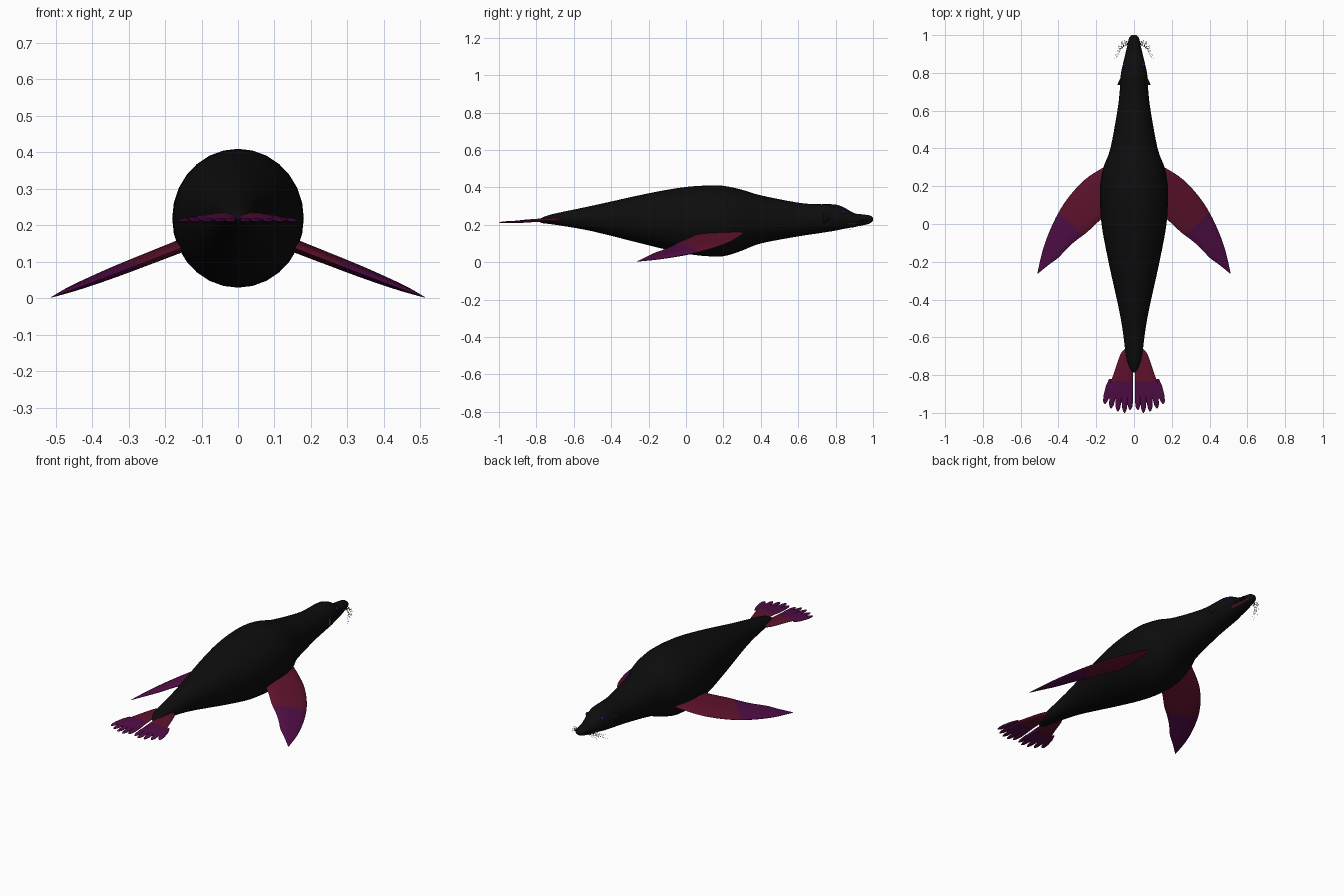
import bpy, bmesh, math, random
from mathutils import Vector

if "Cube" in bpy.data.objects:
    bpy.data.objects.remove(bpy.data.objects["Cube"], do_unlink=True)
random.seed(4)
UP = Vector((0, 0, 1))


def material(name, r, g, b):
    m = bpy.data.materials.new(name)
    m.use_nodes = True
    m.diffuse_color = (r, g, b, 1)
    node = m.node_tree.nodes["Principled BSDF"]
    node.inputs["Base Color"].default_value = (r, g, b, 1)
    node.inputs["Roughness"].default_value = 0.7
    return m


BLACK = material("black_skin", .004, .004, .004)
CRIMSON = material("crimson_flipper", .115, .006, .026)
PURPLE = material("purple_flipper", .08, .004, .06)
BLUE = material("blue_eye", .008, .008, .12)
GREEN = material("green_inner_ear", .008, .06, .01)


def refine(rows, steps):
    """Catmull-Rom interpolation of rows of numbers."""
    out = []
    for i in range(len(rows) - 1):
        a, b, c, d = (rows[min(max(i + k, 0), len(rows) - 1)] for k in (-1, 0, 1, 2))
        for s in range(steps):
            t = s / steps
            out.append([q + .5 * t * (r - p + t * (2 * p - 5 * q + 4 * r - s4 + t * (3 * (q - r) + s4 - p)))
                        for p, q, r, s4 in zip(a, b, c, d)])
    return out + [list(rows[-1])]


def loft(bm, sections, sides):
    """Skin elliptical sections, each a centre and two half-axis vectors."""
    rings = []
    for c, u, v in sections:
        angles = [2 * math.pi * k / sides for k in range(sides)]
        rings.append([bm.verts.new(c + u * math.cos(a) + v * math.sin(a)) for a in angles])
    for r1, r2 in zip(rings, rings[1:]):
        for k in range(sides):
            n = (k + 1) % sides
            bm.faces.new((r1[k], r1[n], r2[n], r2[k]))
    bm.faces.new(rings[0])
    bm.faces.new(rings[-1])


def finish(name, bm, mats, rule=None, cut=None, mirror=True, angle=50):
    """Turn the bmesh into a shaded, coloured object."""
    if cut:
        geom = bm.verts[:] + bm.edges[:] + bm.faces[:]
        bmesh.ops.bisect_plane(bm, geom=geom, plane_co=cut[0], plane_no=cut[1])
    bmesh.ops.recalc_face_normals(bm, faces=bm.faces)
    if rule:
        for f in bm.faces:
            f.material_index = int(rule(f.calc_center_median(), f.normal))
    mesh = bpy.data.meshes.new(name)
    bm.to_mesh(mesh)
    bm.free()
    for m in mats:
        mesh.materials.append(m)
    mesh.shade_smooth()
    mesh.set_sharp_from_angle(angle=math.radians(angle))
    ob = bpy.data.objects.new(name, mesh)
    bpy.context.collection.objects.link(ob)
    if mirror:
        ob.modifiers.new("mirror", "MIRROR").use_mirror_merge = False
    return ob


# Body: y, half width, bottom z, top z
profile = [
    (-.785, .006, .215, .225), (-.765, .022, .208, .24), (-.7, .042, .2, .26),
    (-.5, .07, .165, .302), (-.2, .135, .09, .368), (0, .172, .045, .402),
    (.15, .18, .03, .41), (.22, .177, .036, .405), (.3, .162, .062, .387),
    (.4, .125, .1, .357), (.6, .088, .138, .318), (.7, .076, .153, .31),
    (.79, .07, .167, .309), (.84, .06, .177, .295), (.9, .046, .188, .262),
    (.95, .034, .198, .255), (.985, .026, .208, .249), (1, .012, .222, .238)]
bm = bmesh.new()
loft(bm, [(Vector((0, y, (lo + hi) / 2)), Vector((w, 0, 0)), UP * (hi - lo) / 2)
          for y, w, lo, hi in refine(profile, 4)], 28)


def mouth(c, n):
    return .87 < c.y < .985 and -.72 < n.z < -.48


finish("body", bm, [BLACK, CRIMSON], mouth, mirror=False)

# Front flippers: leading x y, trailing x y, half thickness
blade = [
    (.12, .32, .12, .06, .018), (.17, .295, .18, .02, .018), (.26, .235, .25, -.045, .017),
    (.34, .15, .3, -.082, .016), (.4, .06, .35, -.125, .014), (.45, -.045, .4, -.178, .011),
    (.485, -.145, .45, -.215, .007), (.512, -.262, .508, -.262, .001)]


def blade_z(x):
    return .14 - .39 * (x - .16)


bm = bmesh.new()
sections = []
for lx, ly, tx, ty, h in refine(blade, 4):
    lead = Vector((lx, ly, blade_z(lx) + h * .5))
    trail = Vector((tx, ty, blade_z(tx) - h * .2))
    sections.append(((lead + trail) / 2, (lead - trail) / 2, UP * h))
loft(bm, sections, 14)
split, across = Vector((.37, .035, 0)), Vector((.69, -.72, 0))
finish("front_flippers", bm, [CRIMSON, PURPLE],
       lambda c, n: (c - split).dot(across) > 0, (split, across))

# Hind flippers: y, outer x, inner x, z, half thickness
paddle = [(-.66, .045, .006, .23, .006), (-.69, .072, .006, .227, .009),
          (-.8, .11, .006, .223, .009), (-.9, .15, .006, .217, .006), (-.925, .154, .008, .215, .002)]
bm = bmesh.new()
loft(bm, [(Vector(((o + i) / 2, y, z)), Vector(((o - i) / 2, 0, 0)), UP * h)
          for y, o, i, z, h in refine(paddle, 3)], 14)
toe_tips = [(.02, -.985), (.05, -1), (.086, -.993), (.122, -.977), (.155, -.953)]
for k, (tx, ty) in enumerate(toe_tips):
    root = Vector((.022 + .026 * k, -.82, .219))
    tip = Vector((tx, ty, .212))
    loft(bm, [(root.lerp(tip, t), Vector((w, 0, 0)), UP * w * .4)
              for t, w in ((0, .006), (.3, .015), (.65, .0165), (.88, .012), (.97, .006), (1, .001))], 10)
web = Vector((0, -.83, 0))
finish("hind_flippers", bm, [CRIMSON, PURPLE], lambda c, n: c.y < web.y, (web, Vector((0, 1, 0))))

# Ears: small backward cups with a coloured inside
bm = bmesh.new()
loft(bm, [(Vector((x, y, z)), Vector((h * .3, 0, 0)), UP * h) for x, y, z, h in
          ((.064, .79, .25, .003), (.068, .77, .246, .016), (.075, .75, .24, .026), (.08, .735, .236, .026))], 12)
finish("ears", bm, [BLACK, GREEN], lambda c, n: n.y < -.5 or n.x < -.3 or n.z < -.8)

# Eyes
bm = bmesh.new()
bmesh.ops.create_uvsphere(bm, u_segments=14, v_segments=8, radius=.012)
bmesh.ops.translate(bm, vec=(.047, .842, .266), verts=bm.verts)
finish("eyes", bm, [BLUE])

# Whiskers: fine drooping hairs fanning out from the muzzle
bm = bmesh.new()
for k in range(14):
    start = Vector((.024, .95 + .025 * random.random(), .212 + .018 * random.random()))
    reach = random.uniform(.5, 1)
    end = start + Vector((.085, -.11 * random.random(), -.06 * random.uniform(.4, 1))) * reach
    bend = (start + end) / 2 + Vector((.008, .012, .012))
    path = [(start, .0007), (bend, .0006), (end, .0002)]
    loft(bm, [(p, Vector((0, r, 0)), UP * r) for p, r in path], 4)
finish("whiskers", bm, [BLACK])
